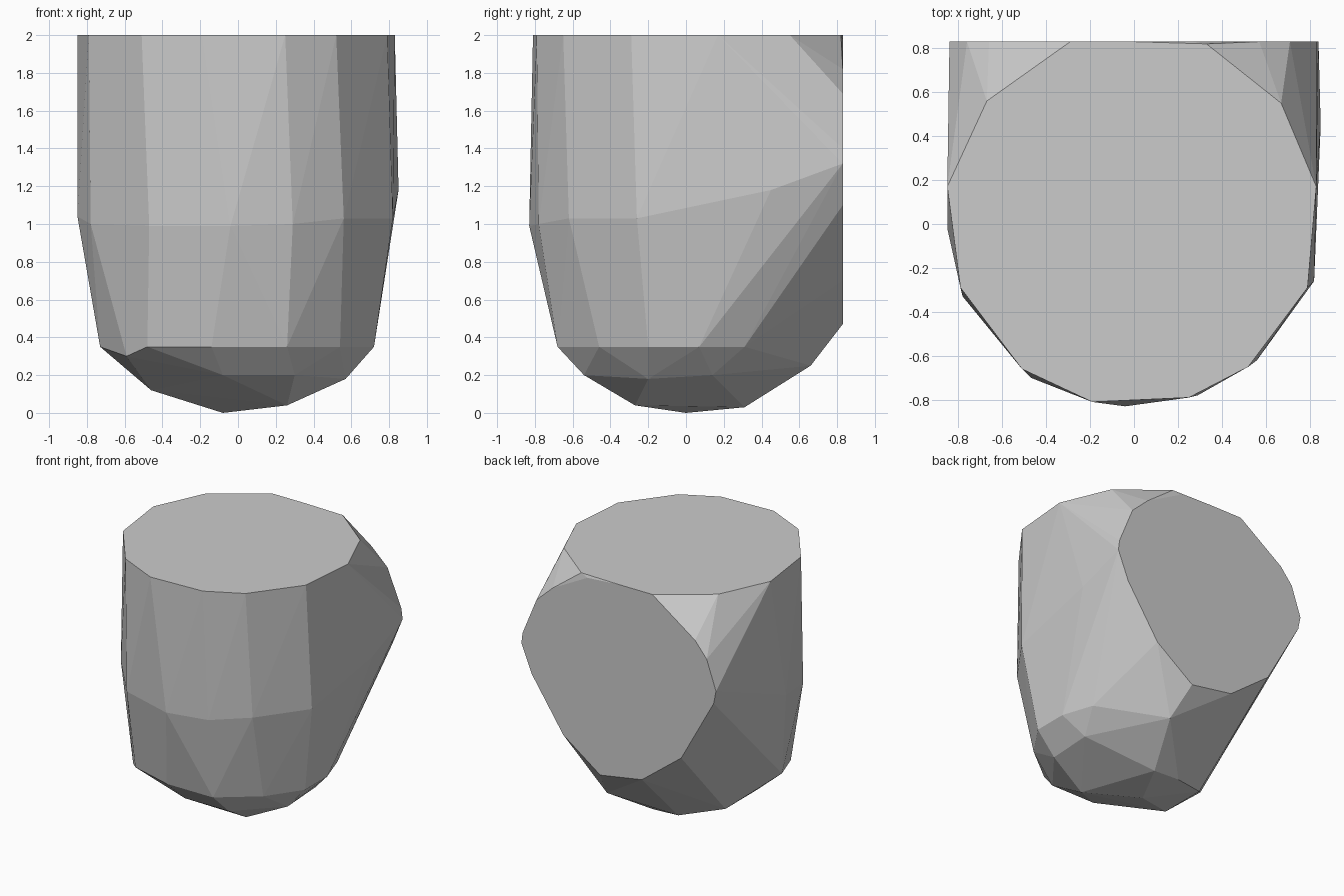
import bpy, bmesh, math

# Flat top cut (x, y at z = 2)
top_cut = [(-0.85, 0.17), (-0.79, -0.29), (-0.51, -0.66), (-0.19, -0.81), (0.25, -0.79),
           (0.52, -0.65), (0.79, -0.29), (0.83, 0.17), (0.67, 0.55), (0.33, 0.82),
           (0.0, 0.83), (-0.29, 0.83), (-0.67, 0.56)]

# Flat rear cut (x, z at y = 0.83)
rear_cut = [(-0.66, 1.74), (-0.76, 1.62), (-0.84, 1.39), (-0.82, 1.29), (-0.54, 0.79),
            (-0.20, 0.53), (0.16, 0.47), (0.48, 0.70), (0.75, 1.10), (0.84, 1.32),
            (0.83, 1.40), (0.71, 1.69), (0.57, 1.82), (0.27, 1.98)]

# Widest ring of the body
waist = [(-0.85, -0.02, 1.04), (-0.78, -0.33, 1.0), (-0.47, -0.70, 0.99), (-0.04, -0.83, 0.99),
         (0.29, -0.78, 1.0), (0.56, -0.62, 1.03), (0.82, -0.26, 1.03), (0.85, 0.45, 1.18)]

# Lower ring where the sides turn under
shoulder = [(-0.73, -0.14, 0.35), (-0.59, -0.45, 0.30), (-0.48, -0.58, 0.35), (-0.14, -0.68, 0.35),
            (0.26, -0.68, 0.35), (0.54, -0.46, 0.35), (0.72, -0.20, 0.35), (0.72, 0.07, 0.35),
            (0.64, 0.31, 0.35), (0.22, 0.66, 0.25)]

# Rounded underside
underside = [(-0.46, -0.20, 0.12), (-0.46, 0.17, 0.12), (-0.08, -0.54, 0.20), (0.30, -0.54, 0.20),
             (0.57, -0.20, 0.18), (0.57, 0.14, 0.20), (0.26, -0.27, 0.04), (0.07, 0.31, 0.03),
             (-0.15, 0.31, 0.04), (-0.08, 0.0, 0.0)]

points = ([(x, y, 2.0) for x, y in top_cut] + [(x, 0.83, z) for x, z in rear_cut]
          + waist + shoulder + underside)

# Wrap the rings in one faceted shell and merge the flat cuts into single faces
bm = bmesh.new()
for p in points:
    bm.verts.new(p)
hull = bmesh.ops.convex_hull(bm, input=bm.verts[:])
loose = {g for g in hull["geom_interior"] + hull["geom_unused"] if isinstance(g, bmesh.types.BMVert)}
bmesh.ops.delete(bm, geom=list(loose), context="VERTS")
bmesh.ops.dissolve_limit(bm, angle_limit=math.radians(1), verts=bm.verts[:], edges=bm.edges[:])
bmesh.ops.recalc_face_normals(bm, faces=bm.faces[:])

mesh = bpy.data.meshes.new("faceted_stone")
bm.to_mesh(mesh)
bm.free()

grey = bpy.data.materials.new("light_grey")
grey.diffuse_color = (0.6, 0.6, 0.6, 1.0)
mesh.materials.append(grey)
stone = bpy.data.objects.new("faceted_stone", mesh)
bpy.context.collection.objects.link(stone)
